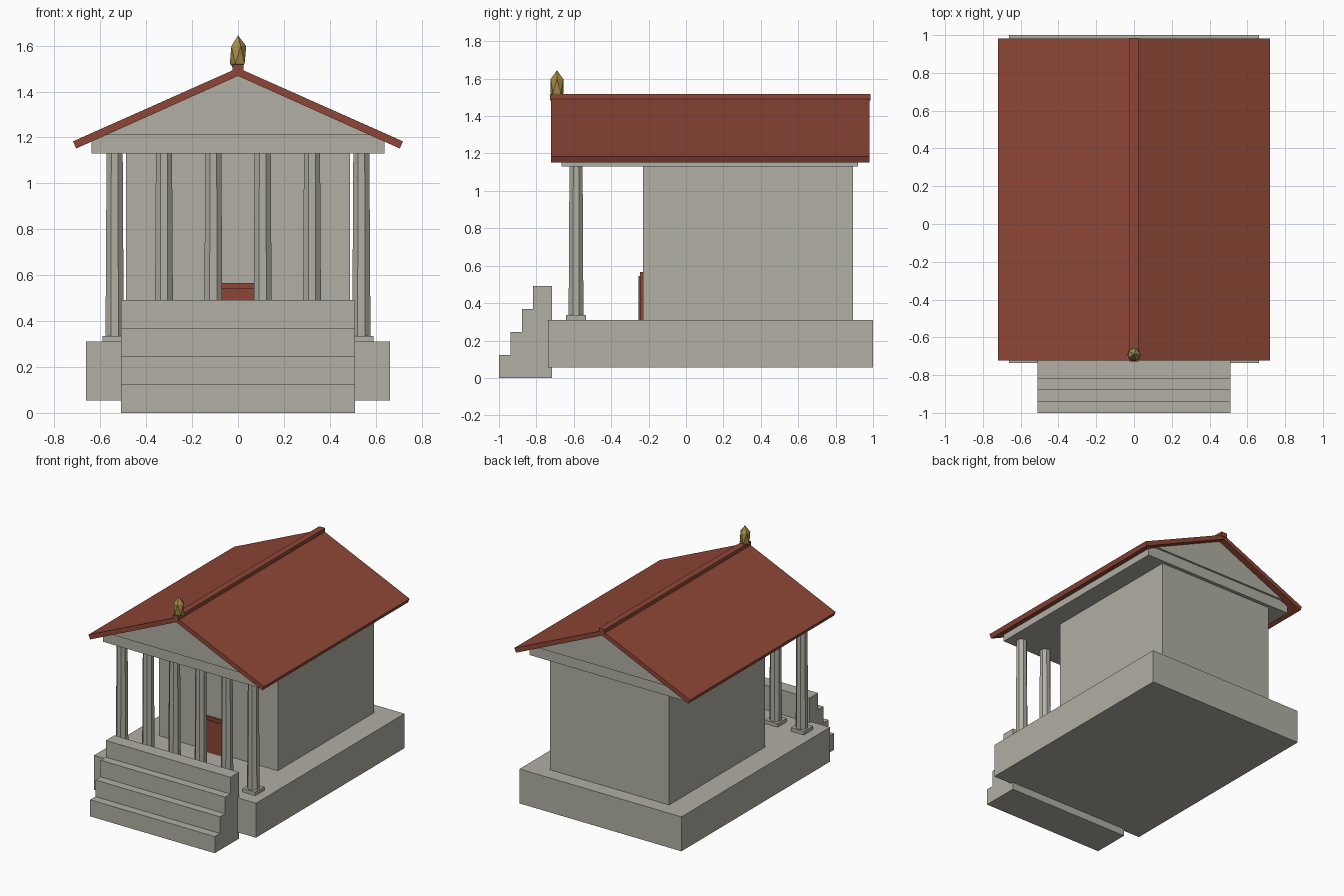
import bpy, bmesh, math
from mathutils import Matrix

cube = bpy.data.objects.get("Cube")
if cube:
    bpy.data.objects.remove(cube, do_unlink=True)


def material(name, rgb):
    m = bpy.data.materials.new(name)
    m.use_nodes = True
    m.diffuse_color = (*rgb, 1)
    m.node_tree.nodes["Principled BSDF"].inputs["Base Color"].default_value = (*rgb, 1)
    return m


STONE = material("pale stone", (0.44, 0.425, 0.37))
TILE = material("terracotta red", (0.27, 0.062, 0.038))
GOLD = material("aged gold", (0.38, 0.26, 0.06))


def finish(bm, name, mat):
    bmesh.ops.recalc_face_normals(bm, faces=bm.faces[:])
    mesh = bpy.data.meshes.new(name)
    bm.to_mesh(mesh)
    bm.free()
    mesh.materials.append(mat)
    obj = bpy.data.objects.new(name, mesh)
    bpy.context.collection.objects.link(obj)
    return obj


def prism(name, mat, profile, start, end, axis="y"):
    """Extrude a closed (horizontal, z) profile along x or y."""
    bm = bmesh.new()
    place = (lambda h, z, d: (h, d, z)) if axis == "y" else (lambda h, z, d: (d, h, z))
    face = bm.faces.new([bm.verts.new(place(h, z, start)) for h, z in profile])
    ext = bmesh.ops.extrude_face_region(bm, geom=[face])["geom"]
    shift = place(0, 0, end - start)
    bmesh.ops.translate(bm, vec=shift, verts=[v for v in ext if isinstance(v, bmesh.types.BMVert)])
    return finish(bm, name, mat)


def box(name, mat, x, y, z):
    return prism(name, mat, [(x[0], z[0]), (x[1], z[0]), (x[1], z[1]), (x[0], z[1])], *y)


# Platform and inner chamber
box("platform", STONE, (-0.663, 0.663), (-0.737, 1.0), (0.055, 0.31))
box("chamber", STONE, (-0.487, 0.487), (-0.23, 0.893), (0.31, 1.13))

# Front staircase from a stepped side profile
STEPS, RISE, RUN, BACK = 4, 0.123, 0.061, -0.717
steps = [(BACK, 0)]
for i in range(STEPS):
    y = -1 + i * RUN
    steps += [(y, i * RISE), (y, (i + 1) * RISE)]
steps.append((BACK, STEPS * RISE))
prism("front_stairs", STONE, steps, -0.51, 0.51, axis="x")

# Doorway
box("door_frame", TILE, (-0.11, 0.11), (-0.245, -0.225), (0.31, 0.567))
box("door_panel", TILE, (-0.095, 0.095), (-0.255, -0.24), (0.31, 0.545))

# Row of tapered octagonal columns on square bases
COLUMN_Y = -0.588
for i in range(6):
    x = (i - 2.5) * 0.215
    box(f"column_base_{i + 1}", STONE, (x - 0.053, x + 0.053),
        (COLUMN_Y - 0.053, COLUMN_Y + 0.053), (0.31, 0.336))
    bm = bmesh.new()
    bmesh.ops.create_cone(bm, cap_ends=True, segments=8, radius1=0.043, radius2=0.038,
                          depth=0.8,
                          matrix=Matrix.Translation((x, COLUMN_Y, 0.734))
                          @ Matrix.Rotation(math.pi / 8, 4, "Z"))
    finish(bm, f"column_{i + 1}", STONE)

# Entablature and gable
box("entablature", STONE, (-0.638, 0.638), (-0.665, 0.92), (1.13, 1.21))
prism("gable", STONE, [(-0.58, 1.21), (0.58, 1.21), (0, 1.47)], -0.68, 0.935)

# Pitched roof with ridge cap
half = [(0.705, 1.152), (0.719, 1.183)]
roof = [(0, 1.468)] + half + [(0, 1.503)] + [(-x, z) for x, z in reversed(half)]
prism("roof", TILE, roof, -0.723, 0.981)
box("ridge_cap", TILE, (-0.024, 0.024), (-0.728, 0.986), (1.484, 1.519))

# Faceted finial over the front gable
bm = bmesh.new()
bmesh.ops.create_icosphere(bm, subdivisions=1, radius=1,
                           matrix=Matrix.Translation((0, -0.69, 1.56))
                           @ Matrix.Diagonal((0.04, 0.04, 0.085, 1)))
finish(bm, "finial", GOLD)
